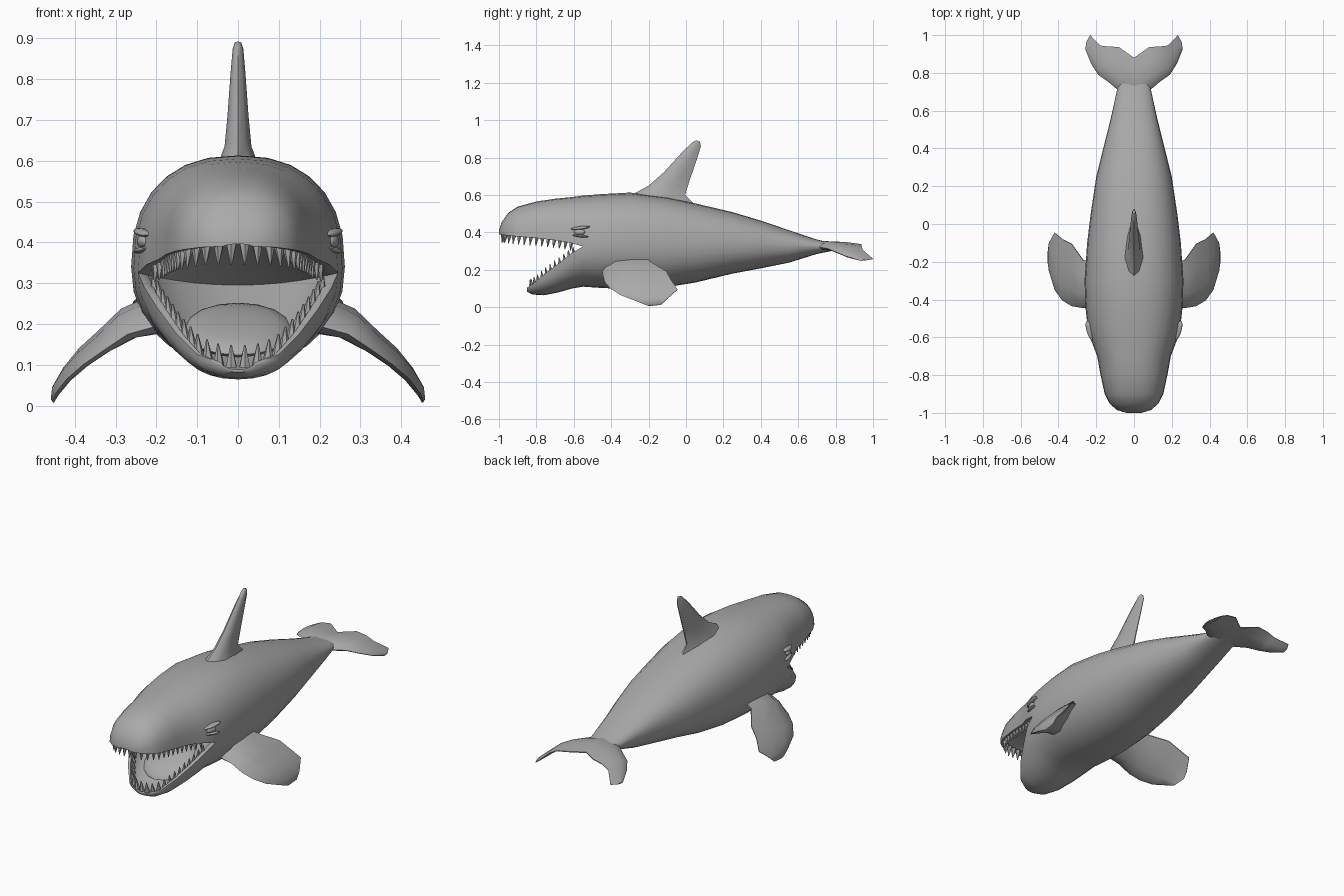
import bpy, bmesh, math
from mathutils import Vector, Matrix

if "Cube" in bpy.data.objects:
    bpy.data.objects.remove(bpy.data.objects["Cube"], do_unlink=True)

grey = bpy.data.materials.new("plain_grey")
grey.use_nodes = True
grey.diffuse_color = (0.4, 0.4, 0.4, 1)
grey.node_tree.nodes["Principled BSDF"].inputs["Base Color"].default_value = (0.4, 0.4, 0.4, 1)


def finish(name, bm, mirror=False, angle=50):
    """Turn a bmesh into a shaded object, optionally mirrored across x."""
    bmesh.ops.remove_doubles(bm, verts=bm.verts, dist=0.0005)
    bmesh.ops.recalc_face_normals(bm, faces=bm.faces)
    mesh = bpy.data.meshes.new(name)
    bm.to_mesh(mesh)
    bm.free()
    mesh.materials.append(grey)
    obj = bpy.data.objects.new(name, mesh)
    bpy.context.collection.objects.link(obj)
    bpy.ops.object.select_all(action='DESELECT')
    obj.select_set(True)
    bpy.context.view_layer.objects.active = obj
    bpy.ops.object.shade_smooth_by_angle(angle=math.radians(angle))
    if mirror:
        obj.modifiers.new("mirror", 'MIRROR')
    return obj


def grid(bm, rows, closed=False):
    """Skin neighbouring rows of points with quads."""
    vs = [[bm.verts.new(p) for p in row] for row in rows]
    n = len(rows[0])
    for a, b in zip(vs, vs[1:]):
        for i in range(n if closed else n - 1):
            j = (i + 1) % n
            bm.faces.new((a[i], a[j], b[j], b[i]))
    return vs


def blade(name, sections, axis, mirror=False, open_start=False):
    """Fin lofted through (front, back, half thickness) sections."""
    axis = Vector(axis).normalized()
    shape = [(0, 0), (0.08, 0.55), (0.3, 1), (0.65, 0.75), (1, 0.1),
             (1, -0.1), (0.65, -0.75), (0.3, -1), (0.08, -0.55)]
    rows = []
    for front, back, t in sections:
        f, b = Vector(front), Vector(back)
        rows.append([f.lerp(b, u) + axis * v * t for u, v in shape])
    bm = bmesh.new()
    vs = grid(bm, rows, closed=True)
    bm.faces.new(vs[-1])
    if not open_start:
        bm.faces.new(vs[0])
    return finish(name, bm, mirror)


# Section tables: (y, half width, lip or middle height, top or bottom height)
SNOUT = [(-1, .04, .39, .41), (-.985, .09, .388, .455), (-.95, .13, .383, .505),
         (-.9, .155, .378, .538), (-.8, .177, .37, .565), (-.7, .195, .358, .58),
         (-.62, .225, .345, .588)]
JAW = [(-.85, .045, .105, .082), (-.82, .1, .125, .068), (-.76, .15, .175, .064),
       (-.68, .195, .235, .08), (-.61, .23, .29, .1)]
# Trunk: (y, half width, middle, top, bottom)
TRUNK = [(-.55, .245, .325, .597, .11), (-.45, .256, .335, .605, .103),
         (-.3, .262, .34, .613, .096), (-.1, .248, .335, .588, .108),
         (.05, .23, .335, .555, .132), (.25, .2, .335, .508, .18),
         (.4, .163, .335, .463, .208), (.55, .125, .33, .412, .238),
         (.7, .092, .325, .362, .285), (.8, .07, .322, .338, .305)]
N = 14
ANGLES = [math.pi * i / N for i in range(N + 1)]


def arc(y, w, mid, edge, power=2.35):
    """Half superellipse from one side over the edge height to the other."""
    pts = []
    for a in ANGLES:
        c, s = math.cos(a), max(0, math.sin(a))
        s = 0 if s < 1e-6 else s
        pts.append((math.copysign(abs(c) ** (2 / power), c) * w, y,
                    mid + (edge - mid) * s ** (2 / power)))
    return pts


def lining(y, w, lip, rise):
    """Mouth lining from lip to lip, with a flat gum border."""
    pts = []
    for a in ANGLES:
        u = math.cos(a)
        pts.append((u * w, y, lip + rise * max(0, 1 - (u / .9) ** 2) ** .6))
    return pts


# Body with head, lower jaw and open mouth
bm = bmesh.new()
upper = [arc(*r) for r in SNOUT] + [arc(y, w, m, t) for y, w, m, t, b in TRUNK]
lower = [arc(*r, 2.15) for r in JAW] + [arc(y, w, m, b, 2.15) for y, w, m, t, b in TRUNK]
y0, w0, m0 = TRUNK[0][:3]
throat = [(w0 * math.cos(a), y0 + .16 * math.sin(a) ** 2, m0 - .03 * math.sin(a) ** 2)
          for a in ANGLES]
palate = [lining(y, w, lip, .3 * (top - lip)) for y, w, lip, top in SNOUT] + [throat]
floor = [lining(y, w, lip, -.75 * (lip - bot)) for y, w, lip, bot in JAW] + [throat]
for rows in (upper, lower, palate, floor,
             [upper[0], palate[0]], [lower[0], floor[0]], [upper[-1], lower[-1]]):
    grid(bm, rows)
bmesh.ops.dissolve_degenerate(bm, dist=0.0004, edges=bm.edges)
finish("body", bm, angle=60)

# Dorsal fin
blade("dorsal_fin", [
    ((0, -.3, .595), (0, .06, .535), .055),
    ((0, -.2, .65), (0, -.005, .6), .033),
    ((0, -.12, .72), (0, .02, .68), .026),
    ((0, -.02, .83), (0, .058, .79), .018),
    ((0, .035, .882), (0, .08, .86), .013),
    ((0, .055, .892), (0, .075, .885), .008)], (1, 0, 0))

# Pectoral flippers
blade("flipper", [
    ((.18, -.45, .2), (.18, -.22, .27), .05),
    ((.27, -.445, .175), (.27, -.19, .24), .035),
    ((.33, -.435, .135), (.33, -.105, .19), .024),
    ((.38, -.405, .1), (.38, -.08, .145), .02),
    ((.42, -.35, .065), (.42, -.045, .095), .016),
    ((.447, -.26, .03), (.45, -.1, .045), .012),
    ((.455, -.21, .01), (.455, -.13, .015), .006)], (.65, 0, .75), mirror=True)

# Tail flukes
blade("tail_fluke", [
    ((0, .66, .322), (0, .88, .33), .03),
    ((.08, .705, .322), (.08, .937, .335), .024),
    ((.14, .755, .315), (.14, .94, .325), .02),
    ((.19, .79, .3), (.18, .945, .305), .016),
    ((.228, .85, .275), (.232, 1, .258), .012),
    ((.258, .925, .252), (.252, .965, .252), .004)], (0, 0, 1), mirror=True, open_start=True)


# Teeth set along the gums
def teeth(name, rows, count, height, direction):
    side = [Vector((w * .91, y + .022, lip)) for y, w, lip, _ in rows]
    path = [Vector((-p.x, p.y, p.z)) for p in reversed(side)] + side
    spans = [(b - a).length for a, b in zip(path, path[1:])]
    bm = bmesh.new()
    for k in range(count):
        d = sum(spans) * (k + .5) / count
        i = 0
        while d > spans[i]:
            d -= spans[i]
            i += 1
        p = path[i].lerp(path[i + 1], d / spans[i])
        lean = Vector((p.x * .5, -.12, direction)).normalized()
        turn = lean.to_track_quat('Z', 'Y').to_matrix().to_4x4()
        bmesh.ops.create_cone(bm, cap_ends=True, segments=6, radius1=.015, radius2=.002,
                              depth=height,
                              matrix=Matrix.Translation(p + lean * height * .3) @ turn)
    finish(name, bm, angle=40)


teeth("upper_teeth", SNOUT, 30, .055, -1)
teeth("lower_teeth", JAW, 24, .055, 1)


def ellipsoid(name, centre, size, tilt, mirror=False):
    bm = bmesh.new()
    turn = Matrix.Rotation(tilt[0], 4, 'X') @ Matrix.Rotation(tilt[1], 4, 'Z')
    bmesh.ops.create_uvsphere(bm, u_segments=16, v_segments=8, radius=1,
                              matrix=Matrix.Translation(centre) @ turn @ Matrix.Diagonal((*size, 1)))
    finish(name, bm, mirror)


# Tongue, eyes and eyelid ridges
ellipsoid("tongue", (0, -.6, .185), (.135, .15, .03), (.42, 0))
ellipsoid("eye", (.232, -.57, .402), (.014, .032, .016), (0, -.3), True)
ellipsoid("brow", (.233, -.565, .424), (.018, .055, .009), (.12, -.3), True)
ellipsoid("lower_eyelid", (.237, -.565, .381), (.014, .045, .007), (-.1, -.3), True)
